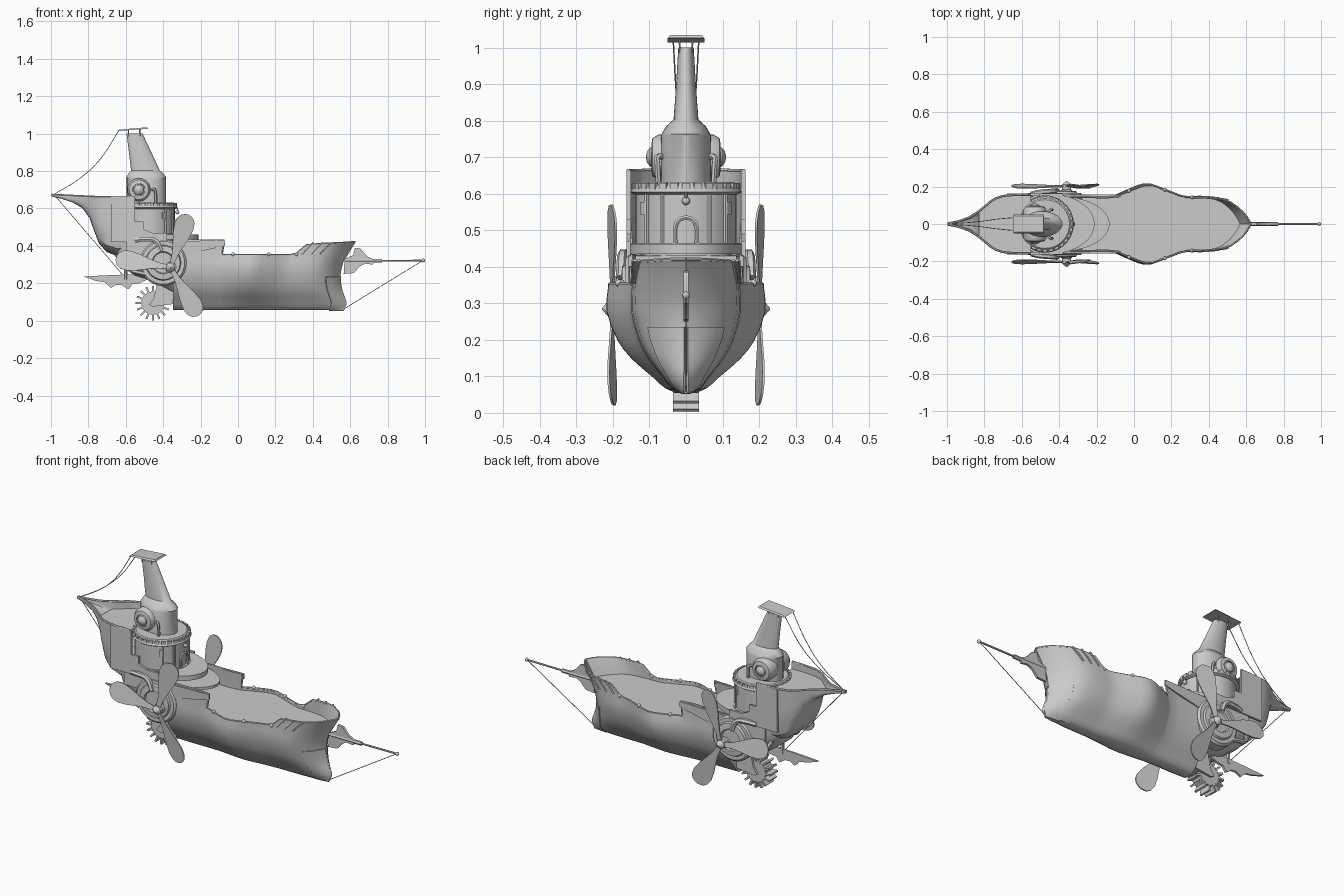
import bpy, bmesh, math
from mathutils import Vector, Matrix

if "Cube" in bpy.data.objects:
    bpy.data.objects.remove(bpy.data.objects["Cube"])

def make(name, verts, faces, thick=0):
    me = bpy.data.meshes.new(name)
    me.from_pydata([tuple(v) for v in verts], [], faces)
    bm = bmesh.new(); bm.from_mesh(me)
    bmesh.ops.remove_doubles(bm, verts=bm.verts, dist=1e-5)
    bmesh.ops.recalc_face_normals(bm, faces=bm.faces)
    bm.to_mesh(me); bm.free()
    ob = bpy.data.objects.new(name, me)
    bpy.context.collection.objects.link(ob)
    if thick:
        m = ob.modifiers.new("thickness", 'SOLIDIFY'); m.thickness = thick; m.offset = 0
    return ob

def loft(name, rings, closed=True, caps=(0, 0), thick=0):
    n = len(rings[0]); faces = []
    for i in range(len(rings) - 1):
        for j in range(n if closed else n - 1):
            k = (j + 1) % n
            faces.append((i*n + j, i*n + k, i*n + n + k, i*n + n + j))
    if caps[0]: faces.append(tuple(range(n)))
    if caps[1]: faces.append(tuple(range((len(rings) - 1)*n, len(rings)*n)))
    return make(name, [p for r in rings for p in r], faces, thick)

def ellipse(x, z, rx, ry, n=32):
    return [(x + rx*math.cos(a), ry*math.sin(a), z) for a in [2*math.pi*i/n for i in range(n)]]

def stack(name, rows, n=32):          # vertical lofted body, rows = (x, z, rx, ry)
    return loft(name, [ellipse(*r, n) for r in rows], caps=(1, 1))

def turned(name, cx, cz, s, prof, n=28):   # body of revolution about y, prof = (y, radius)
    return loft(name, [[(cx + r*math.cos(2*math.pi*i/n), s*y, cz + r*math.sin(2*math.pi*i/n))
                        for i in range(n)] for y, r in prof], caps=(1, 1))

def plate(name, pts, y, t):           # flat outline in the xz plane
    return loft(name, [[(x, y - t/2, z) for x, z in pts], [(x, y + t/2, z) for x, z in pts]], caps=(1, 1))

def tube(name, pts, r, smooth=False):
    cu = bpy.data.curves.new(name, 'CURVE'); cu.dimensions = '3D'
    cu.bevel_depth = r; cu.bevel_resolution = 1; cu.use_fill_caps = True
    if smooth:
        sp = cu.splines.new('BEZIER'); sp.bezier_points.add(len(pts) - 1); sp.resolution_u = 6
        for b, p in zip(sp.bezier_points, pts):
            b.co = p; b.handle_left_type = b.handle_right_type = 'AUTO'
    else:
        sp = cu.splines.new('POLY'); sp.points.add(len(pts) - 1)
        for b, p in zip(sp.points, pts): b.co = (*p, 1)
    ob = bpy.data.objects.new(name, cu); bpy.context.collection.objects.link(ob)
    return ob

def box(name, c, size, rot=None):
    M = Matrix.Translation(c) @ (rot or Matrix())
    v = [M @ Vector((x*size[0]/2, y*size[1]/2, z*size[2]/2)) for x in (-1, 1) for y in (-1, 1) for z in (-1, 1)]
    return make(name, v, [(0,1,3,2), (4,6,7,5), (0,4,5,1), (2,3,7,6), (0,2,6,4), (1,5,7,3)])

def ball(name, c, r):
    return loft(name, [[(c[0] + r*math.sin(a)*math.cos(b), c[1] + r*math.sin(a)*math.sin(b), c[2] + r*math.cos(a))
                for b in [math.pi*j/6 for j in range(12)]] for a in [math.pi*i/8 for i in range(9)]])

def curve(keys, x):                   # smooth interpolation through keys
    x = min(max(x, keys[0][0]), keys[-1][0])
    i = max(k for k in range(len(keys) - 1) if keys[k][0] <= x)
    def slope(k):
        a, b = keys[max(k - 1, 0)], keys[min(k + 1, len(keys) - 1)]
        return (b[1] - a[1])/(b[0] - a[0])
    (x0, y0), (x1, y1) = keys[i], keys[i + 1]
    h = x1 - x0; t = (x - x0)/h
    return ((2*t**3 - 3*t*t + 1)*y0 + (t**3 - 2*t*t + t)*h*slope(i)
            + (3*t*t - 2*t**3)*y1 + (t**3 - t*t)*h*slope(i + 1))

# ---- main hull
WIDTH = [(-.345,.15), (-.2,.15), (-.1,.148), (0,.185), (.1,.215), (.2,.185), (.3,.15), (.4,.145), (.5,.13), (.56,.09), (.6,.045), (.625,0)]
FRAC = [(.05,.02), (.07,.25), (.1,.41), (.15,.68), (.2,.86), (.28,1), (.345,.98), (.43,.96)]
STEM = [(.05,.56), (.1,.575), (.15,.555), (.22,.543), (.28,.55), (.35,.575), (.42,.625)]
def hull_pt(x, z, s, grow=0):
    t = (x + .345)/.97
    return Vector((-.345 + t*(curve(STEM, z) + .345) + grow, s*(curve(WIDTH, x)*curve(FRAC, z) + grow), z))
def section(x, zs, grow=0):
    return [hull_pt(x, z, 1, grow) for z in zs[::-1]] + [hull_pt(x, z, -1, grow) for z in zs]
RIM = [(-.345,.43), (-.25,.43), (-.15,.43), (-.075,.43), (-.07,.352)] + [(-.03 + .038*i, .352) for i in range(10)] + \
      [(.345,.36), (.375,.405), (.43,.41), (.48,.413), (.52,.415), (.56,.417), (.585,.419), (.605,.42), (.617,.42), (.625,.42)]
LOW = [.06, .07, .085, .1, .125, .15, .175, .2, .24, .28, .315]
loft("hull", [section(x, LOW + [z - .01, z]) for x, z in RIM], closed=False, caps=(1, 0), thick=.008)
loft("main_deck", [[hull_pt(x, .335, s) for s in (1, -1)] for x, z in RIM], closed=False)
loft("bow_foot", [section(x, [.055, .07, .085, .1, .13, .16, .2, .235], .004) for x in (.54, .565, .585, .605, .617, .625)],
     closed=False, thick=.006)
for s in (1, -1):
    tube("rim_rail", [hull_pt(x, z, s) for x, z in RIM], .005)
    for x in (-.01, .19, .345):
        ball("rim_knob", hull_pt(x, .355, s), .01)
    for x in (.4, .45, .5):
        tube("bow_strap", [hull_pt(x - .025, .355, s, .004), hull_pt(x - .015, .385, s, .004), hull_pt(x, .418, s, .004)], .005)

# ---- bowsprit, figurehead and rigging
tube("bowsprit", [(.57, 0, .32), (.77, 0, .32)], .011)
tube("bowsprit_tip", [(.75, 0, .32), (.99, 0, .322)], .005)
ball("bowsprit_knob", (.99, 0, .322), .01)
plate("figurehead", [(.57,.33), (.615,.35), (.625,.39), (.655,.385), (.69,.345), (.735,.322), (.72,.3),
                     (.68,.305), (.65,.29), (.62,.255), (.565,.25)], 0, .014)
tube("bow_stay", [(.985, 0, .32), (.57, 0, .065)], .002)
tube("stern_stay", [(-.98, 0, .67), (-.62, 0, .25)], .002)
for s in (1, -1):
    tube("chimney_rope", [(-.635, s*.035, 1.02), (-.74, s*.025, .86), (-.84, s*.012, .765), (-.99, 0, .672)], .002, True)

# ---- raised stern: rows are (x, bottom z, half width)
STERN = [(-.995,.668,.003), (-.94,.655,.014), (-.88,.635,.035), (-.83,.605,.068), (-.79,.55,.1), (-.765,.48,.122),
         (-.74,.415,.137), (-.7,.37,.15), (-.65,.352,.155), (-.6,.35,.157), (-.55,.35,.158)]
USHAPE = [(1,1), (.98,.6), (.95,.35), (.85,.12), (.6,.02), (0,0)]
def stern_sec(x, zb, w):
    zt = .662 + .012*max(0, (-x - .75)/.25)
    half = [(x, w*f, zb + (zt - zb)*h) for f, h in USHAPE]
    return half + [(a, -b, c) for a, b, c in half[-2::-1]]
loft("stern_hull", [stern_sec(*r) for r in STERN], closed=False, thick=.008)
loft("stern_deck", [[(x, w*.97, .625), (x, -w*.97, .625)] for x, zb, w in STERN[3:]], closed=False)
for s in (1, -1):
    tube("stern_rail", [(stern_sec(*r)[0][0], s*r[2], stern_sec(*r)[0][2]) for r in STERN], .006)
    plate("stern_side_panel", [(-.68,.662), (-.55,.662), (-.55,.53), (-.505,.53), (-.505,.49), (-.46,.47),
                               (-.38,.47), (-.38,.42), (-.68,.42)], s*.157, .012)
    plate("aft_side_wall", [(-.6,.42), (-.07,.43), (-.07,.4), (-.34,.34), (-.6,.35)], s*.152, .01)

# ---- engine body under the tower
ENGINE = [(-.66,.35,.42,.1), (-.62,.29,.43,.14), (-.55,.24,.435,.148), (-.45,.21,.435,.15), (-.34,.15,.43,.15)]
loft("engine_body", [[(x, s*w*f, zb + (zt - zb)*h) for s, f, h in ((1,1,1), (1,1,.5), (1,.8,.2), (1,.4,0), (-1,.4,0),
     (-1,.8,.2), (-1,1,.5), (-1,1,1))] for x, zb, zt, w in ENGINE], caps=(1, 1))
stack("lower_platform", [(-.4, .40, .27, .148), (-.4, .415, .27, .148)])
stack("tower_platform", [(-.45, .435, .24, .16), (-.45, .462, .24, .16)])

# ---- round tower
TX = -.475
stack("tower_base", [(TX, z, r, r) for z, r in ((.43,.15), (.465,.15), (.465,.138), (.60,.138))])
stack("tower_roof", [(TX, z, r, r) for z, r in ((.598,.142), (.605,.153), (.618,.146), (.632,.13), (.632,.08))], 36)
for i in range(28):
    a = 2*math.pi*i/28
    box("roof_tile", (TX + .143*math.cos(a), .143*math.sin(a), .618), (.012, .022, .022), Matrix.Rotation(a, 4, 'Z'))
tube("door_frame", [(TX + .139, -.03, .465), (TX + .139, -.03, .505)] +
     [(TX + .139, -.03*math.cos(a), .505 + .03*math.sin(a)) for a in (.5, 1, 1.57, 2.1, 2.6)] +
     [(TX + .139, .03, .505), (TX + .139, .03, .465)], .007)
for a in (-.95, .95):
    d = Vector((math.cos(a), math.sin(a), 0))
    box("tower_window", Vector((TX, 0, .56)) + .138*d, (.012, .026, .035), Matrix.Rotation(a, 4, 'Z'))
    for b in (-.2, .2):
        e = Vector((math.cos(a*.72 + b), math.sin(a*.72 + b), 0))
        tube("tower_pillar", [Vector((TX, 0, .465)) + .14*e, Vector((TX, 0, .6)) + .14*e], .006)
tube("lamp_arm", [(-.35, 0, .605), (-.325, 0, .6), (-.32, 0, .585)], .004)
ball("lamp", (-.325, 0, .58), .011)

# ---- boiler, chimney and chimney cover
stack("boiler_and_chimney", [(-.49,.60,.105,.068), (-.49,.76,.105,.068), (-.49,.764,.108,.066), (-.492,.785,.095,.054),
      (-.495,.803,.077,.034), (-.523,.9,.06,.027), (-.553,1.0,.043,.021)])
def rect(z, x0, x1, y, lift):
    return [(x0, -y, z), (x0, y, z), (x1, y, z + lift), (x1, -y, z + lift)]
loft("chimney_cover", [rect(1.014, -.645, -.48, .05, .012), rect(1.022, -.635, -.485, .043, .012)], caps=(1, 1))
for s in (1, -1):
    for x in (-.585, -.525):
        tube("cover_leg", [(x, s*.016, .985), (x, s*.018, 1.022)], .003)
    # side portholes
    turned("porthole_pod", -.53, .70, s, [(.03,.062), (.075,.062), (.092,.052), (.095,.034), (.09,.033)])
    turned("porthole_glass", -.53, .70, s, [(.08,.03), (.098,.026), (.106,.016), (.11,.003)])
    tube("boiler_pipe", [(-.46, s*.06, .7), (-.445, s*.078, .7), (-.44, s*.078, .68), (-.44, s*.075, .62)], .008, True)

# ---- side propellers and engine housings, mirrored
PX, PZ = -.36, .285
BLADE = [(.02,.012), (.07,.016), (.12,.028), (.18,.045), (.23,.053), (.265,.048), (.287,.032), (.297,.008)]
for s in (1, -1):
    turned("engine_housing", -.40, .31, s, [(.1,.125), (.155,.125), (.165,.115), (.165,.095), (.175,.09), (.178,.06), (.17,.055)])
    turned("propeller_hub", PX, PZ, s, [(.12,.032), (.18,.03), (.185,.024), (.21,.024), (.218,.016), (.23,.002)], 16)
    for ang in (72, 171, 300):
        a = math.radians(ang); u = Vector((math.cos(a), 0, math.sin(a))); v = Vector((-u.z, 0, u.x))
        loft("propeller_blade", [[Vector((PX, s*(.202 + k*h*.2), PZ)) + u*r + v*h*k for k in (-1, -.5, 0, .5, 1)]
                                 for r, h in BLADE], closed=False, thick=.006)
    tube("exhaust_pipe", [(-.55, s*.16, .43), (-.5, s*.17, .435), (-.44, s*.175, .425), (-.41, s*.178, .37)], .014, True)
    tube("fuel_pipe", [(-.62, s*.12, .34), (-.58, s*.15, .275), (-.5, s*.155, .25), (-.42, s*.15, .22)], .012, True)

# ---- paddle wheel, bracket and rear fin
WX, WZ = -.455, .094
turned("wheel_drum", WX, WZ, 1, [(-.033,.04), (-.033,.062), (.033,.062), (.033,.04)])
for i in range(16):
    a = 2*math.pi*i/16
    box("wheel_paddle", (WX + .074*math.cos(a), 0, WZ + .074*math.sin(a)), (.036, .07, .01), Matrix.Rotation(-a, 4, 'Y'))
for s in (1, -1):
    plate("wheel_bracket", [(-.475,.085), (-.45,.12), (-.42,.26), (-.34,.26), (-.34,.09), (-.455,.075)], s*.041, .012)
plate("rear_fin", [(-.825,.236), (-.7,.243), (-.6,.247), (-.53,.25), (-.46,.27), (-.46,.23), (-.53,.2), (-.565,.195),
                   (-.585,.167), (-.62,.19), (-.65,.192), (-.68,.175), (-.71,.205), (-.76,.213)], 0, .012)
tube("fin_post", [(-.6, 0, .22), (-.6, 0, .36)], .01)

# ---- turn everything into smooth meshes with sharp edges
bpy.ops.object.select_all(action='SELECT')
bpy.context.view_layer.objects.active = bpy.context.selected_objects[0]
bpy.ops.object.convert(target='MESH')
bpy.ops.object.shade_smooth_by_angle(angle=math.radians(35))
